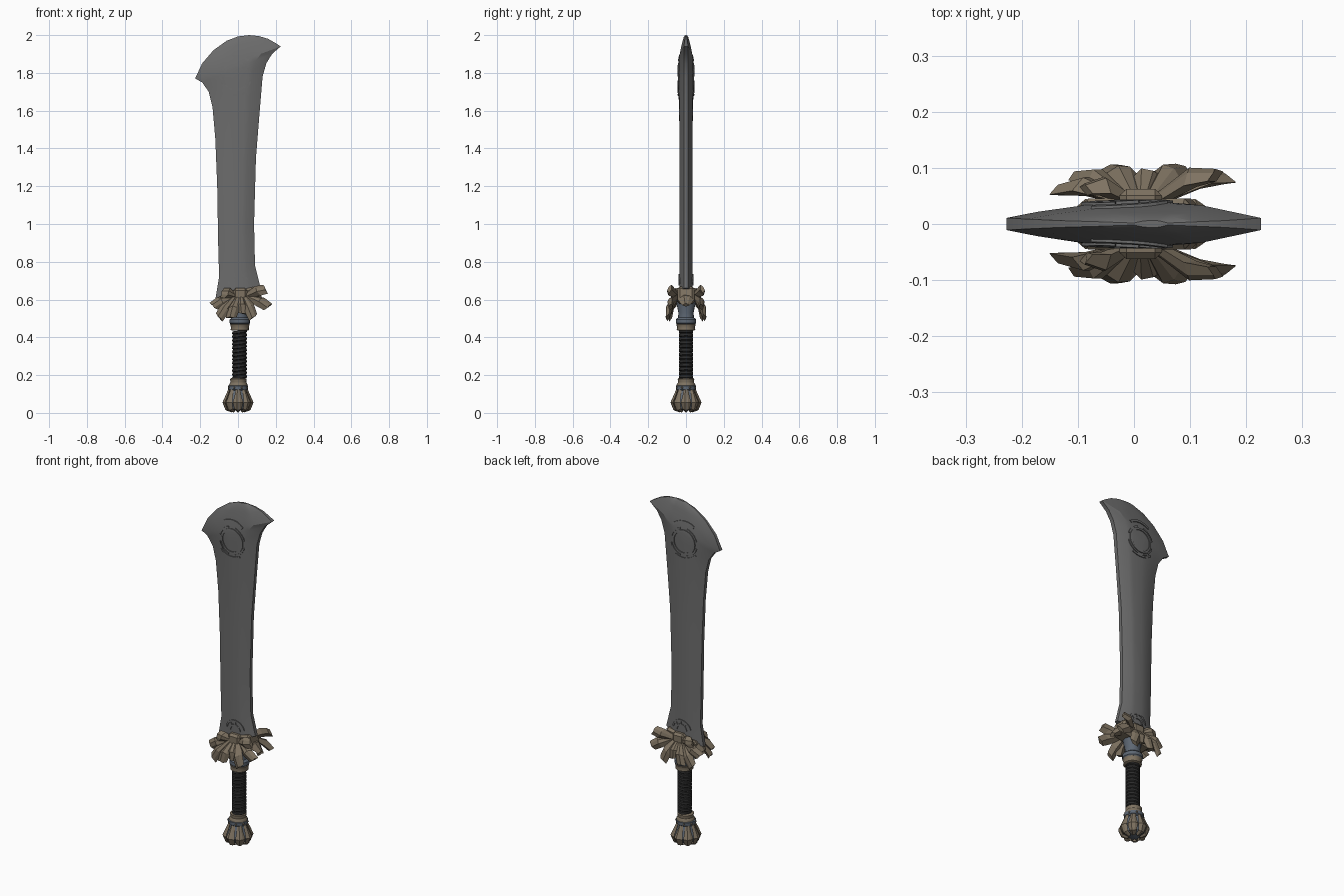
import bpy, bmesh, math
from mathutils import Vector, Matrix
from mathutils.bvhtree import BVHTree

if "Cube" in bpy.data.objects:
    bpy.data.objects.remove(bpy.data.objects["Cube"])


def material(name, rgb):
    m = bpy.data.materials.new(name)
    m.use_nodes = True
    m.diffuse_color = (*rgb, 1)
    m.node_tree.nodes["Principled BSDF"].inputs["Base Color"].default_value = (*rgb, 1)
    return m


iron = material("dark iron", (.15, .15, .15))
bronze = material("dull bronze", (.21, .17, .12))
steel = material("blue steel", (.11, .135, .17))
leather = material("black leather", (.025, .025, .025))


def finish(bm, name, mat, smooth=None, mirror=False):
    bmesh.ops.recalc_face_normals(bm, faces=bm.faces)
    mesh = bpy.data.meshes.new(name)
    bm.to_mesh(mesh)
    bm.free()
    mesh.materials.append(mat)
    if smooth:
        mesh.shade_smooth()
        mesh.set_sharp_from_angle(angle=math.radians(smooth))
    obj = bpy.data.objects.new(name, mesh)
    bpy.context.collection.objects.link(obj)
    if mirror:
        mod = obj.modifiers.new("mirror", 'MIRROR')
        mod.use_axis = (False, True, False)
    return obj


def loft(bm, rings):
    """Skin closed rings of equal size and cap both ends."""
    loops = [[bm.verts.new(p) for p in ring] for ring in rings]
    for a, b in zip(loops, loops[1:]):
        for i in range(len(a)):
            j = (i + 1) % len(a)
            bm.faces.new((a[i], a[j], b[j], b[i]))
    bm.faces.new(loops[0])
    bm.faces.new(loops[-1])


def lathe(name, mat, profile, x=0, sides=16, smooth=35, tilt=0):
    bm = bmesh.new()
    turn = [math.tau * i / sides for i in range(sides)]
    loft(bm, [[(x + r * math.cos(a), r * math.sin(a), z + tilt * r * math.cos(a))
               for a in turn] for r, z in profile])
    return finish(bm, name, mat, smooth)


def shard(bm, path, out, widths, heights, skew=0):
    """Ridged claw following a path, with its ridge facing out."""
    path = [Vector(p) for p in path]
    rings = []
    for i, (p, w, h) in enumerate(zip(path, widths, heights)):
        d = (path[min(i + 1, len(path) - 1)] - path[max(i - 1, 0)]).normalized()
        o = (out - d * out.dot(d)).normalized()
        s = d.cross(o)
        k = d * skew * w
        rings.append([p + s * w + k, p + s * w * .25 + o * h,
                      p - s * w * .45 + o * h * .8, p - s * w - k, p - o * h * .8])
    loft(bm, rings)


# Blade: rows running from the back edge to the cutting edge
left = [(-.12, .6), (-.1, .72), (-.105, .9), (-.11, 1.2), (-.12, 1.45), (-.135, 1.62),
        (-.155, 1.7), (-.19, 1.75), (-.227, 1.77), (-.19, 1.85), (-.13, 1.92),
        (-.06, 1.97), (0, 1.993)]
right = [(.12, .66), (.09, .78), (.085, 1), (.095, 1.35), (.115, 1.6), (.13, 1.78),
         (.15, 1.85), (.18, 1.9), (.226, 1.94), (.2, 1.957), (.16, 1.98),
         (.11, 1.995), (.06, 2)]
thick = [.035] * 5 + [.039] * 3 + [.036, .029, .02, .013, .006]
section = [(0, .3), (.12, .6), (.3, .92), (.42, 1), (.66, 1), (.77, .92), (1, .3)]
bm = bmesh.new()
rows = []
for (lx, lz), (rx, rz), t in zip(left, right, thick):
    half = [(lx + (rx - lx) * f, t * h, lz + (rz - lz) * f) for f, h in section]
    rows.append(half + [(x, -y, z) for x, y, z in reversed(half)])
loft(bm, rows)
surface = BVHTree.FromBMesh(bm)
finish(bm, "blade", iron, 20)


# Raised ring ornaments laid on both blade faces
def arc(bm, cx, cz, inner, outer, start, end, lift=.005):
    steps = max(4, int((end - start) / 12))
    rings = []
    for i in range(steps + 1):
        a = math.radians(start + (end - start) * i / steps)
        ring = []
        for r, up in ((inner, -.004), (inner, lift), (outer, lift), (outer, -.004)):
            x, z = cx + r * math.cos(a), cz + r * math.sin(a)
            hit = surface.ray_cast(Vector((x, -1, z)), Vector((0, 1, 0)))[0]
            ring.append((x, (hit.y if hit else -.03) - up, z))
        rings.append(ring)
    loft(bm, rings)


bm = bmesh.new()
arc(bm, -.012, 1.775, .06, .072, 0, 360)
for start, end in ((15, 75), (105, 165), (195, 255), (285, 345)):
    arc(bm, -.012, 1.775, .076, .084, start, end)
arc(bm, -.012, 1.785, .098, .112, 50, 125)
arc(bm, -.012, 1.785, .098, .108, 225, 300)
finish(bm, "blade_emblem", iron, mirror=True)

bm = bmesh.new()
arc(bm, .005, .675, .05, .06, 10, 170)
arc(bm, .005, .675, .025, .035, 0, 180)
for start in (40, 80, 120):
    arc(bm, .005, .675, .035, .05, start, start + 12)
finish(bm, "base_emblem", iron, mirror=True)


# Guard core: bevelled blocks gripping the blade root
def block(name, mat, centre, size, angle=0):
    bm = bmesh.new()
    m = Matrix.Translation(centre) @ Matrix.Rotation(angle, 4, 'Y') @ Matrix.Diagonal((*size, 1))
    bmesh.ops.create_cube(bm, size=1, matrix=m)
    bmesh.ops.bevel(bm, geom=bm.edges[:], offset=.012, segments=1, affect='EDGES')
    return finish(bm, name, mat)


block("guard_core", bronze, (.01, 0, .61), (.2, .09, .08), -.22)
block("guard_boss", bronze, (.012, 0, .625), (.075, .125, .07))

# Guard claws: a fan of shards, repeated on the far side
tips = [(-.13, -.06, .565), (-.1, -.083, .505), (-.035, -.095, .505), (.025, -.085, .525),
        (.08, -.095, .505), (.16, -.08, .56), (.145, -.085, .655), (-.085, -.06, .635)]
bm = bmesh.new()
for i, tip in enumerate(tips):
    tip = Vector(tip)
    root = Vector((.012, -.045, .62)).lerp(Vector((tip.x, -.04, .61)), .25)
    mid = root.lerp(tip, .6) + Vector((0, -.012, .006))
    shard(bm, (root, mid, tip), Vector((0, -1, .3)),
          (.014, .03, .027), (.012, .02, .012), skew=.35 * (-1) ** i)
finish(bm, "guard_claws", bronze, mirror=True)

# Side claws close the ends of the guard
bm = bmesh.new()
for side, end in ((-1, -.115), (1, .145)):
    shard(bm, ((side * .04, 0, .62), (end * .75, 0, .6), (end, 0, .57)),
          Vector((side, 0, .6)), (.03, .045, .02), (.02, .025, .012))
finish(bm, "guard_side_claws", bronze)

# Neck, grip and collars
lathe("guard_neck", steel, [(.045, .465), (.054, .475), (.054, .495), (.042, .505),
                            (.04, .53), (.055, .6)], .01)
lathe("upper_collar", bronze, [(.04, .435), (.049, .44), (.047, .455), (.052, .468), (.04, .475)], .01)
wraps = 13
step = .26 / wraps
lathe("grip", leather, [(r, .18 + (i + f) * step) for i in range(wraps)
                        for f, r in ((0, .034), (.2, .039), (.8, .038))], .008, 14, 30, .12)
lathe("lower_collar", bronze, [(.036, .185), (.044, .18), (.042, .162), (.049, .15), (.05, .14)], .002)
lathe("pommel_band", steel, [(.045, .147), (.053, .143), (.053, .125), (.045, .118)])

# Rivets around the pommel band
bm = bmesh.new()
for i in range(8):
    a = math.tau * (i + .5) / 8
    bmesh.ops.create_icosphere(bm, subdivisions=1, radius=.006, matrix=Matrix.Translation(
        (.053 * math.cos(a), .053 * math.sin(a), .134)))
finish(bm, "band_rivets", bronze)

# Pommel: steel core held by curling claws
lathe("pommel_core", steel, [(.042, .125), (.055, .085), (.066, .05), (.045, .02), (.01, .012)], sides=8)
bm = bmesh.new()
for i in range(8):
    a = math.tau * i / 8
    out = Vector((math.cos(a), math.sin(a), 0))
    path = [out * r + Vector((0, 0, z)) for r, z in
            ((.043, .128), (.056, .09), (.07, .055), (.058, .022), (.03, .01))]
    shard(bm, path, out + Vector((0, 0, -.3)), (.012, .018, .027, .02, .01),
          (.006, .01, .012, .011, .008))
finish(bm, "pommel_claws", bronze)
